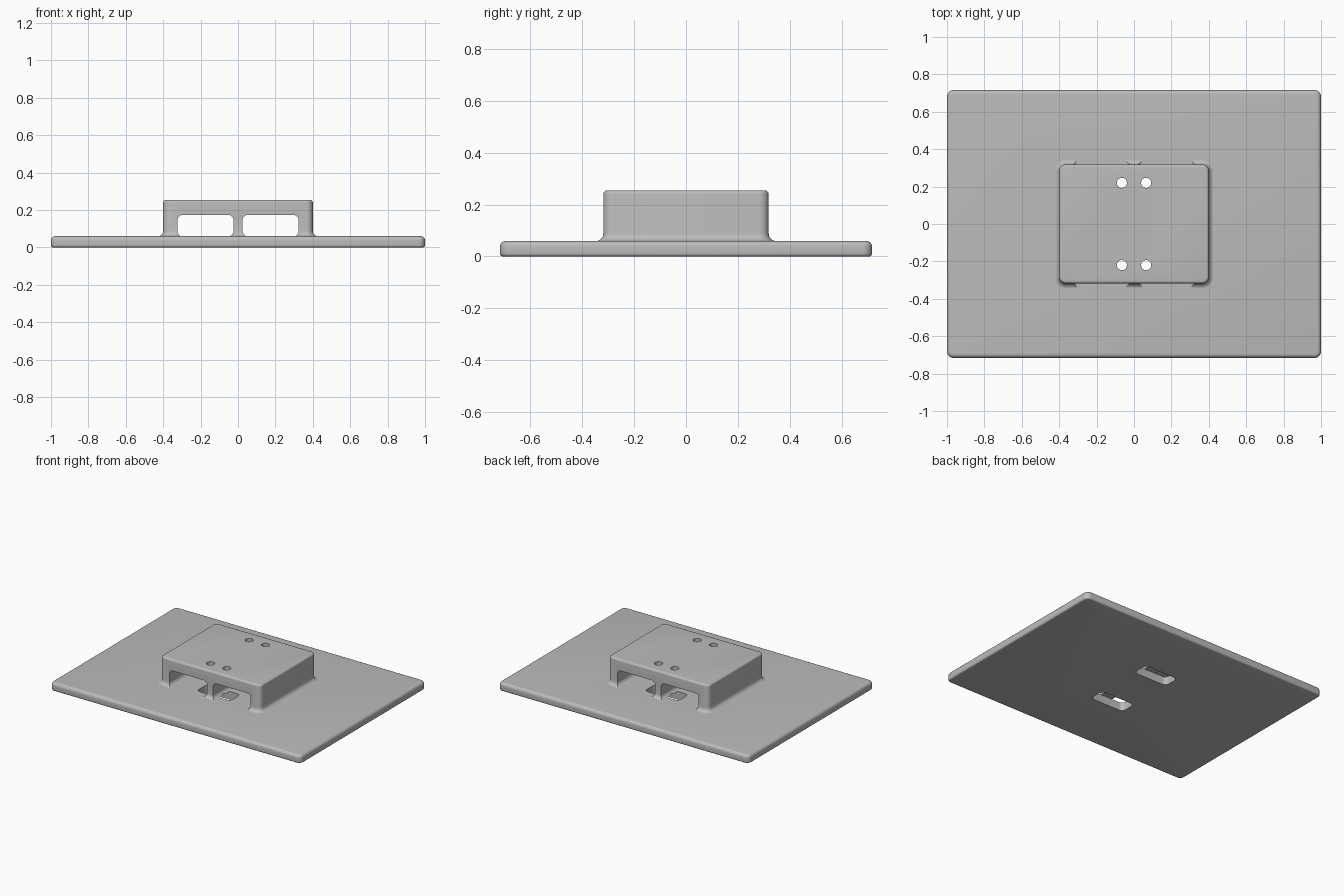
import bpy
import bmesh
from math import cos, sin, pi, radians
from mathutils import Matrix

if "Cube" in bpy.data.objects:
    bpy.data.objects.remove(bpy.data.objects["Cube"])

grey = bpy.data.materials.new("plain grey")
grey.use_nodes = True
COLOR = (0.5, 0.5, 0.5, 1)
grey.diffuse_color = COLOR
grey.node_tree.nodes["Principled BSDF"].inputs["Base Color"].default_value = COLOR


def outline(hx, hy, r, steps=6):
    """Rounded rectangle, counter-clockwise."""
    pts = []
    for q, (sx, sy) in enumerate([(1, 1), (-1, 1), (-1, -1), (1, -1)]):
        for i in range(steps + 1):
            a = (q + i / steps) * pi / 2
            pts.append((sx * (hx - r) + r * cos(a), sy * (hy - r) + r * sin(a)))
    return pts


def arc(offset, z, r, start, steps=5):
    """Quarter circle of (outset, height) pairs around a centre."""
    return [(offset + r * cos(a), z + r * sin(a))
            for a in (start + i / steps * pi / 2 for i in range(steps + 1))]


def loft(name, hx, hy, r, profile, matrix=None):
    """Stack rounded rectangles along a profile of (outset, height) pairs."""
    bm = bmesh.new()
    rings = [[bm.verts.new((x, y, z)) for x, y in outline(hx + o, hy + o, r + o)]
             for o, z in profile]
    for low, high in zip(rings, rings[1:]):
        for i in range(len(low)):
            j = (i + 1) % len(low)
            bm.faces.new((low[i], low[j], high[j], high[i]))
    bm.faces.new(rings[0][::-1])
    bm.faces.new(rings[-1])
    if matrix:
        bm.transform(matrix)
    bmesh.ops.recalc_face_normals(bm, faces=bm.faces)
    mesh = bpy.data.meshes.new(name)
    bm.to_mesh(mesh)
    bm.free()
    obj = bpy.data.objects.new(name, mesh)
    bpy.context.collection.objects.link(obj)
    mesh.materials.append(grey)
    return obj


def cut(target, cutter):
    """Subtract a hidden cutter, then remove it."""
    cutter.hide_render = True
    mod = target.modifiers.new("cut", "BOOLEAN")
    mod.operation = "DIFFERENCE"
    mod.solver = "EXACT"
    mod.object = cutter
    bpy.context.view_layer.objects.active = target
    bpy.ops.object.modifier_apply(modifier=mod.name)
    bpy.data.objects.remove(cutter)


# Base plate with a soft rim
base = loft("base_plate", 1.0, 0.716, 0.035,
            arc(-0.012, 0.012, 0.012, -pi / 2) + arc(-0.022, 0.038, 0.022, 0))

# Raised housing: flared foot, straight sides, rounded top edge
foot = [(0.03 - o, z) for o, z in arc(0, 0.059, 0.03, 0)]
foot = [(0.03 - 0.03 * sin(i / 5 * pi / 2), 0.059 + 0.03 * (1 - cos(i / 5 * pi / 2)))
        for i in range(6)]
housing = loft("housing", 0.4, 0.318, 0.035, foot + arc(-0.014, 0.24, 0.014, 0))

# Two tunnels running front to back, leaving a centre wall
for side in (-1, 1):
    place = Matrix.Translation((side * 0.174, 0, 0.116)) @ Matrix.Rotation(pi / 2, 4, "X")
    cut(housing, loft("tunnel_cutter", 0.15, 0.058, 0.03, [(0, -0.6), (0, 0.6)], place))

# Screw holes through the lid, and access slots through the plate below them
for y in (-0.22, 0.22):
    for x in (-0.065, 0.065):
        cut(housing, loft("hole_cutter", 0.027, 0.027, 0.02699, [(0, 0.03), (0, 0.4)],
                          Matrix.Translation((x, y, 0))))
    cut(base, loft("slot_cutter", 0.135, 0.058, 0.03, [(0, -0.1), (0, 0.2)],
                   Matrix.Translation((0, y, 0))))

# Smooth curved edges, keep crisp ones
bpy.ops.object.select_all(action="DESELECT")
for obj in (base, housing):
    obj.select_set(True)
bpy.context.view_layer.objects.active = base
bpy.ops.object.shade_smooth_by_angle(angle=radians(30))
